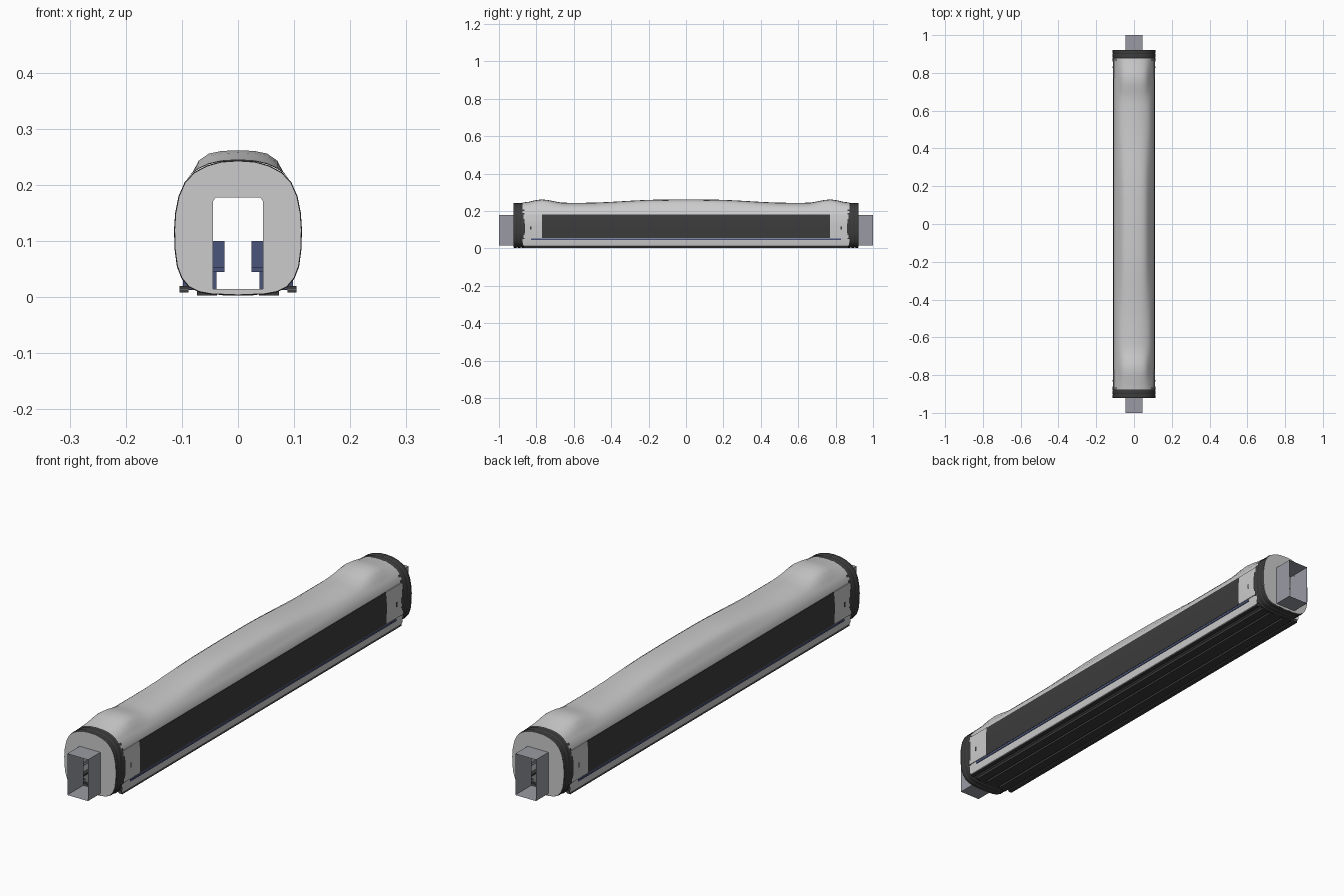
import bpy, bmesh, math

if "Cube" in bpy.data.objects:
    bpy.data.objects.remove(bpy.data.objects["Cube"])


def material(name, rgb):
    m = bpy.data.materials.new(name)
    m.diffuse_color = (*rgb, 1)
    m.use_nodes = True
    m.node_tree.nodes["Principled BSDF"].inputs["Base Color"].default_value = m.diffuse_color
    return m


DARK = material("dark", (0.045, 0.045, 0.045))
GREY = material("underside_grey", (0.14, 0.14, 0.15))
TUBE = material("gangway_grey", (0.32, 0.33, 0.37))
BLUE = material("blue", (0.07, 0.09, 0.2))


def make(name, bm, mat=None, smooth=None):
    bmesh.ops.recalc_face_normals(bm, faces=bm.faces)
    me = bpy.data.meshes.new(name)
    bm.to_mesh(me)
    bm.free()
    ob = bpy.data.objects.new(name, me)
    bpy.context.collection.objects.link(ob)
    if mat:
        me.materials.append(mat)
    if smooth:
        bpy.ops.object.select_all(action='DESELECT')
        ob.select_set(True)
        bpy.context.view_layer.objects.active = ob
        bpy.ops.object.shade_smooth_by_angle(angle=math.radians(smooth))
    return ob


def loft(name, rings, mat=None, smooth=None, closed=False):
    bm = bmesh.new()
    vs = [[bm.verts.new(p) for p in r] for r in rings]
    n = len(rings[0])
    for a, b in zip(vs, vs[1:]):
        for i in range(n if closed else n - 1):
            j = (i + 1) % n
            bm.faces.new((a[i], a[j], b[j], b[i]))
    return make(name, bm, mat, smooth)


def boxes(name, items, mat=None):
    bm = bmesh.new()
    for x0, x1, y0, y1, z0, z1 in items:
        c = bmesh.ops.create_cube(bm, size=1)['verts']
        bmesh.ops.scale(bm, vec=(x1 - x0, y1 - y0, z1 - z0), verts=c)
        bmesh.ops.translate(bm, vec=((x0 + x1) / 2, (y0 + y1) / 2, (z0 + z1) / 2), verts=c)
    return make(name, bm, mat)


def lerp(points, t, ease=False):
    for (a, u), (b, v) in zip(points, points[1:]):
        if t <= b:
            k = max(0, (t - a) / (b - a))
            if ease:
                k = k * k * (3 - 2 * k)
            return u + (v - u) * k
    return points[-1][1]


# Body shell: rounded section with a raised roof whose height varies along y
HALF = [(0, .244), (.03, .242), (.052, .237), (.07, .229), (.08, .222), (.092, .209),
        (.101, .193), (.106, .175), (.109, .14), (.109, .1), (.108, .06), (.106, .03), (.104, .016)]
RISE = [(0, .018), (.12, .017), (.55, 0), (.65, 0), (.77, .018), (.875, .001)]
CROWN = [(0, 1), (.052, 1.05), (.07, .8), (.082, 0)]
YS = sorted({round(s * i * .035, 3) for i in range(26) for s in (1, -1)})


def section(y):
    h = lerp(RISE, abs(y), True)
    half = [(x, y, z + h * lerp(CROWN, x)) for x, z in HALF]
    return [(-x, yy, z) for x, yy, z in half[:0:-1]] + half


loft("body_shell", [section(y) for y in YS], smooth=40)

# Strips that follow the side wall: windows, door panels and trim lines
WALL = [(z, x) for x, z in HALF[:4:-1]]


def side_strip(name, y0, y1, z0, z1, out, mat=None):
    for s, tag in ((1, "right"), (-1, "left")):
        zs = [z0 + (z1 - z0) * i / 6 for i in range(7)]
        line = [(lerp(WALL, z) + out, z) for z in zs]
        line = [(line[0][0] - out - .002, z0)] + line + [(line[-1][0] - out - .002, z1)]
        loft(f"{name}_{tag}", [[(s * x, y, z) for x, z in line] for y in (y0, y1)], mat, 40)


side_strip("window_band", -.77, .77, .055, .18, .0015, DARK)
side_strip("blue_trim", -.83, .83, .044, .052, .003, BLUE)
for s, tag in ((1, "rear"), (-1, "front")):
    a, b = sorted((s * .77, s * .87))
    side_strip(f"end_panel_{tag}", a, b, .055, .18, .003)
    a, b = sorted((s * .825, s * .833))
    side_strip(f"side_marker_{tag}", a, b, .1, .118, .004, DARK)

# End collars: ribbed bellows, flat end plate with doorway, open gangway
END = [(0, .244), (.03, .242), (.055, .235), (.078, .223), (.095, .205), (.106, .18), (.112, .15),
       (.114, .12), (.113, .085), (.109, .055), (.101, .034), (.088, .018), (.07, .009), (.048, .005), (0, .003)]
OUTLINE = END + [(-x, z) for x, z in END[-2:0:-1]]
CZ = .124


def ring(y, k=1.0):
    return [(x * k, y, CZ + (z - CZ) * k) for x, z in OUTLINE]


DOOR = [(-.045, .015), (.045, .015), (.045, .17), (.04, .178), (-.04, .178), (-.045, .17)]
for s, tag in ((1, "rear"), (-1, "front")):
    rings = [ring(s * .858, .94)]
    for i in range(3):
        y = .86 + i * .021
        rings += [ring(s * (y + .001), .985), ring(s * (y + .004), 1), ring(s * (y + .016), 1),
                  ring(s * (y + .019), .985)]
    loft(f"bellows_{tag}", rings, DARK, 30, True)

    bm = bmesh.new()
    edges = []
    for pts in ([(x, z) for x, _, z in ring(0, .99)], DOOR):
        vs = [bm.verts.new((x, s * .9225, z)) for x, z in pts]
        edges += [bm.edges.new((vs[i], vs[(i + 1) % len(vs)])) for i in range(len(vs))]
    bmesh.ops.triangle_fill(bm, edges=edges, use_beauty=True, use_dissolve=False)
    make(f"end_plate_{tag}", bm)

    loft(f"gangway_{tag}", [[(x, s * y, z) for x, z in
                             ((-.045, .015), (.045, .015), (.045, .178), (-.045, .178))]
                            for y in (.90, 1.0)], TUBE, closed=True)

# Underside: floor pan, lengthwise skids and lower side sills
boxes("floor_pan", [(-.104, .104, -.87, .87, .0125, .0148)], GREY)
boxes("underfloor_rails", [(x - w, x + w, -.87, .87, .003, .013)
                           for x, w in ((0, .028), (.055, .018), (-.055, .018))], DARK)
boxes("side_sills", [(x - .008, x + .008, -.87, .87, .008, .02) for x in (-.096, .096)], DARK)

# Seat rows on both sides of the aisle
seats = []
for s in (1, -1):
    for i in range(14):
        y = -.72 + i * .11
        for x0, x1, y0, y1, z0, z1 in ((.024, .1, y, y + .05, .045, .053),
                                       (.024, .1, y + .042, y + .05, .053, .1),
                                       (.038, .098, y + .01, y + .045, .015, .045)):
            a, b = sorted((s * x0, s * x1))
            seats.append((a, b, y0 - .025, y1 - .025, z0, z1))
boxes("seats", seats, BLUE)
